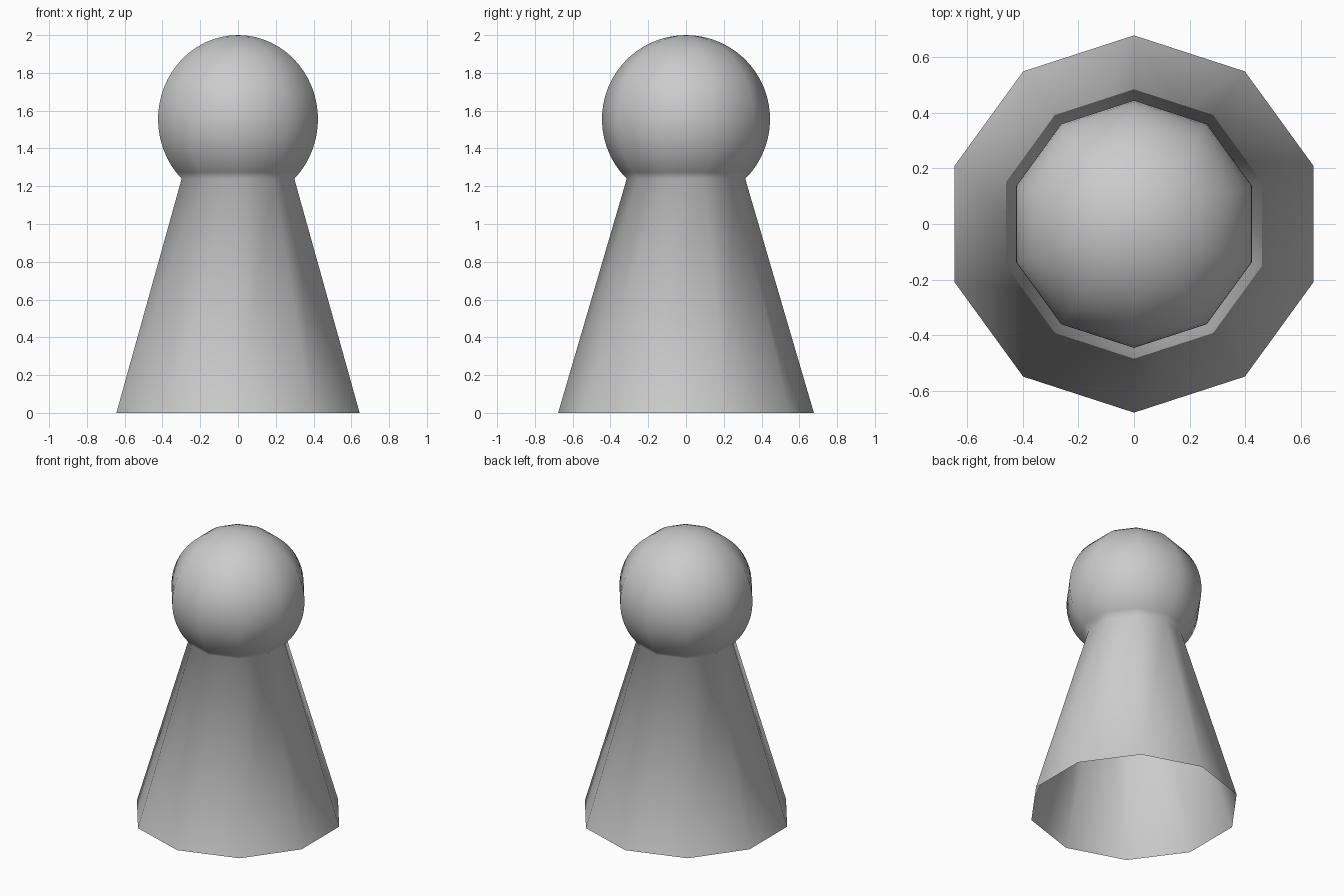
import bpy, bmesh
from math import sin, cos, pi, radians, atan2

if "Cube" in bpy.data.objects:
    bpy.data.objects.remove(bpy.data.objects["Cube"])

SIDES = 10
R, CZ = 0.445, 1.555            # ball radius and centre height
BASE_R, NECK_R, NECK_Z = 0.677, 0.313, 1.24

# profile: flared body, then the ball from neck to just below the pole
start = atan2(NECK_Z - CZ, NECK_R)
STEPS = 22
profile = [(BASE_R, 0.0)]
for i in range(STEPS):
    a = start + (pi / 2 - start) * i / STEPS
    profile.append((R * cos(a), CZ + R * sin(a)))

# ten-sided lathe, open underneath, closed at the top by a fan
bm = bmesh.new()
rings = []
for r, z in profile:
    rings.append([bm.verts.new((r * cos(pi / 2 + 2 * pi * k / SIDES),
                                r * sin(pi / 2 + 2 * pi * k / SIDES), z))
                  for k in range(SIDES)])
pole = bm.verts.new((0, 0, CZ + R))
for k in range(SIDES):
    n = (k + 1) % SIDES
    for lo, hi in zip(rings, rings[1:]):
        bm.faces.new((lo[k], lo[n], hi[n], hi[k]))
    bm.faces.new((rings[-1][k], rings[-1][n], pole))
for f in bm.faces:
    f.smooth = True

mesh = bpy.data.meshes.new("flared_body_with_ball_head")
bm.to_mesh(mesh)
bm.free()
obj = bpy.data.objects.new("flared_body_with_ball_head", mesh)
bpy.context.collection.objects.link(obj)
